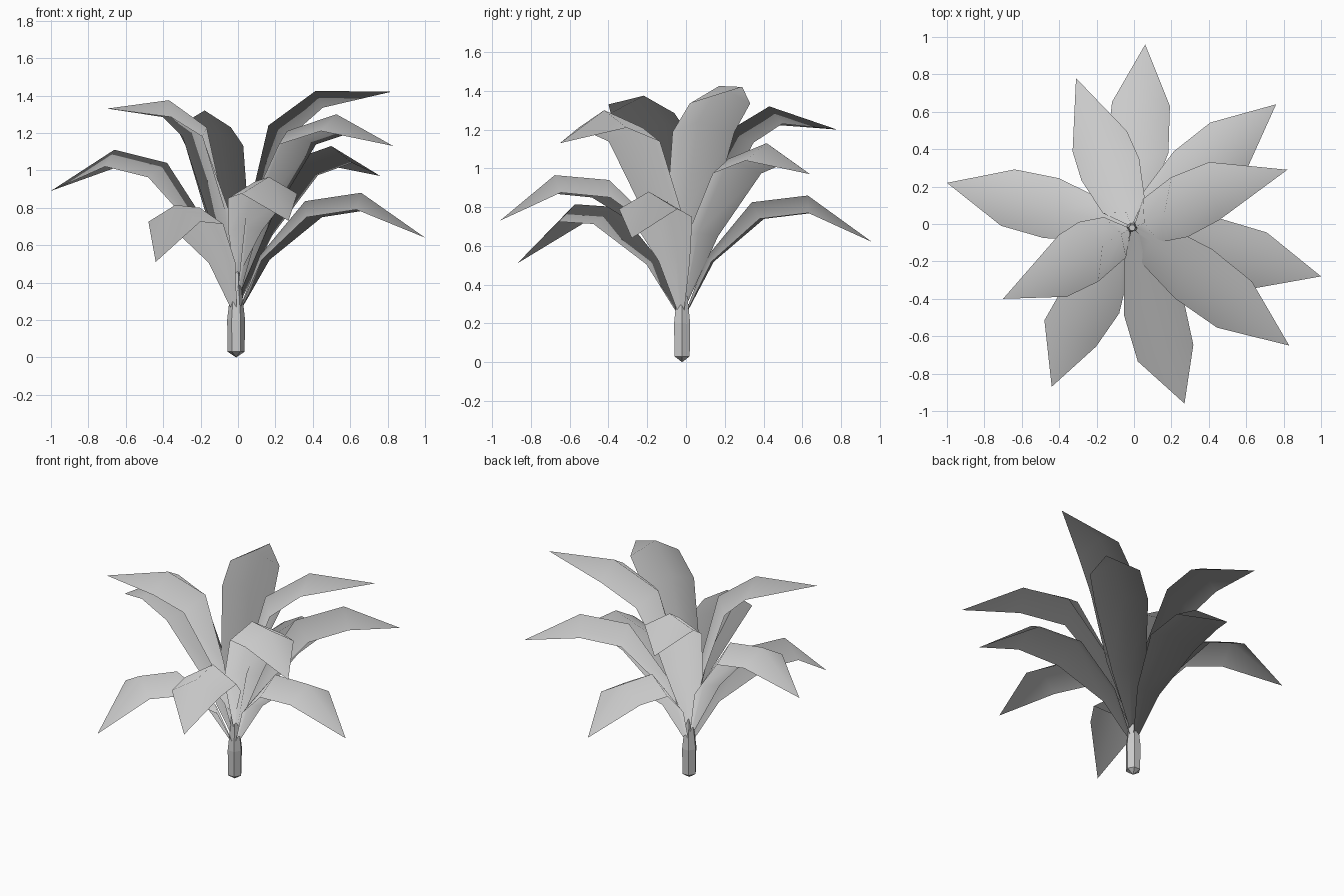
import bpy
import bmesh
import math
from mathutils import Vector

cube = bpy.data.objects.get("Cube")
if cube:
    bpy.data.objects.remove(cube, do_unlink=True)

CENTRE = Vector((-0.01, -0.02, 0))
UP = Vector((0, 0, 1))


def make_material(name, rgb):
    mat = bpy.data.materials.new(name)
    mat.use_nodes = True
    colour = (*rgb, 1)
    mat.diffuse_color = colour
    mat.node_tree.nodes["Principled BSDF"].inputs["Base Color"].default_value = colour
    return mat


grey = make_material("plain_grey", (0.6, 0.6, 0.6))


def finish(bm, name, smooth):
    mesh = bpy.data.meshes.new(name)
    for face in bm.faces:
        face.smooth = smooth
    bm.to_mesh(mesh)
    bm.free()
    mesh.materials.append(grey)
    obj = bpy.data.objects.new(name, mesh)
    bpy.context.scene.collection.objects.link(obj)
    return obj


def make_leaf(name, root, tip, knee, mid, sway=0, skew=0):
    """Arched leaf with a central ridge; root is the height where it leaves the
    stem, knee and mid are (radius, height). Sway shifts the knee sideways,
    skew pushes one edge ahead of the other."""
    tip = Vector(tip)
    out = tip - CENTRE
    out.z = 0
    reach = out.length
    out.normalize()
    side = UP.cross(out)

    # Ridge line in the plane of the leaf: base, low, mid, knee, tip
    base, mid, knee = Vector((0.015, root)), Vector(mid), Vector(knee)
    low = base.lerp(mid, 0.45) + Vector((-0.13 * mid.x, 0.03))
    ridge = [base, low, mid, knee, Vector((reach, tip.z))]
    half_widths = [0.014, 0.1 * mid.y, 0.165, 0.155]
    drops = [0.005, 0.04, 0.1, 0.09]
    sways = [0, 0, sway / 2, sway]
    skews = [0, 0, skew / 2, skew]

    bm = bmesh.new()
    normals = []

    def add(point, lateral, shift):
        normals.append((UP * 0.9 + out * 0.33 + side * lateral * 0.3).normalized())
        return bm.verts.new(CENTRE + out * point.x + UP * point.y + side * shift)

    rows = []
    for i, width in enumerate(half_widths):
        tangent = (ridge[i + 1] - ridge[max(i - 1, 0)]).normalized()
        # Edges hang below the ridge, straight down at the knee
        under = Vector((0.15, -1)) if i == 3 else Vector((tangent.y, -tangent.x))
        row = []
        for lateral in (-1, 0, 1):
            point = ridge[i] + under * drops[i] * abs(lateral)
            point.x += skews[i] * lateral
            row.append(add(point, lateral, sways[i] + width * lateral))
        rows.append(row)
    end = add(ridge[-1], 0, 0)

    for col in range(2):
        for a, b in zip(rows, rows[1:]):
            bm.faces.new((a[col], b[col], b[col + 1], a[col + 1]))
        bm.faces.new((rows[-1][col], end, rows[-1][col + 1]))
    obj = finish(bm, name, True)
    # Soft foliage normals that lean outward from the plant
    obj.data.normals_split_custom_set_from_vertices(normals)


def make_stem(name, profile, sides=6):
    """Tapered stalk with a pointed foot; profile is (radius, height)."""
    bm = bmesh.new()
    rings = []
    for radius, height in profile:
        ring = []
        for k in range(sides):
            angle = math.tau * k / sides
            spoke = Vector((math.cos(angle), math.sin(angle), 0))
            ring.append(bm.verts.new(CENTRE + spoke * radius + UP * height))
        rings.append(ring)
    foot = bm.verts.new(CENTRE)
    for k in range(sides):
        n = (k + 1) % sides
        for a, b in zip(rings, rings[1:]):
            bm.faces.new((a[k], a[n], b[n], b[k]))
        bm.faces.new((foot, rings[0][n], rings[0][k]))
    bm.faces.new(rings[-1])
    finish(bm, name, False)


make_stem("stem", [(0.045, 0.03), (0.048, 0.2), (0.032, 0.34), (0.018, 0.5)])

# Leaves: root height, tip position, knee and middle of the ridge, sway, skew
leaves = {
    "low_back_leaf": (0.25, (0.06, 0.96, 0.62), (0.65, 0.86), (0.36, 0.825)),
    "low_left_leaf": (0.25, (1.0, -0.28, 0.64), (0.69, 0.88), (0.38, 0.835)),
    "low_front_leaf": (0.45, (0.27, -0.96, 0.73), (0.68, 0.965), (0.39, 0.94), -0.02),
    "low_front_right_leaf": (0.25, (-0.44, -0.87, 0.51), (0.64, 0.815), (0.39, 0.8), -0.04),
    "middle_right_leaf": (0.3, (-1.0, 0.22, 0.89), (0.67, 1.11), (0.38, 1.04)),
    "middle_back_left_leaf": (0.3, (0.76, 0.64, 0.97), (0.67, 1.13), (0.37, 1.05)),
    "middle_front_left_leaf": (0.35, (0.83, -0.65, 1.13), (0.67, 1.3), (0.34, 1.21)),
    "high_back_leaf": (0.35, (-0.31, 0.78, 1.2), (0.48, 1.32), (0.25, 1.19)),
    "high_right_leaf": (0.35, (-0.7, -0.4, 1.33), (0.41, 1.375), (0.18, 1.23), 0, 0.06),
    "high_left_leaf": (0.35, (0.82, 0.29, 1.42), (0.465, 1.425), (0.19, 1.24), 0.03, 0.03),
}
for leaf_name, shape in leaves.items():
    make_leaf(leaf_name, *shape)
